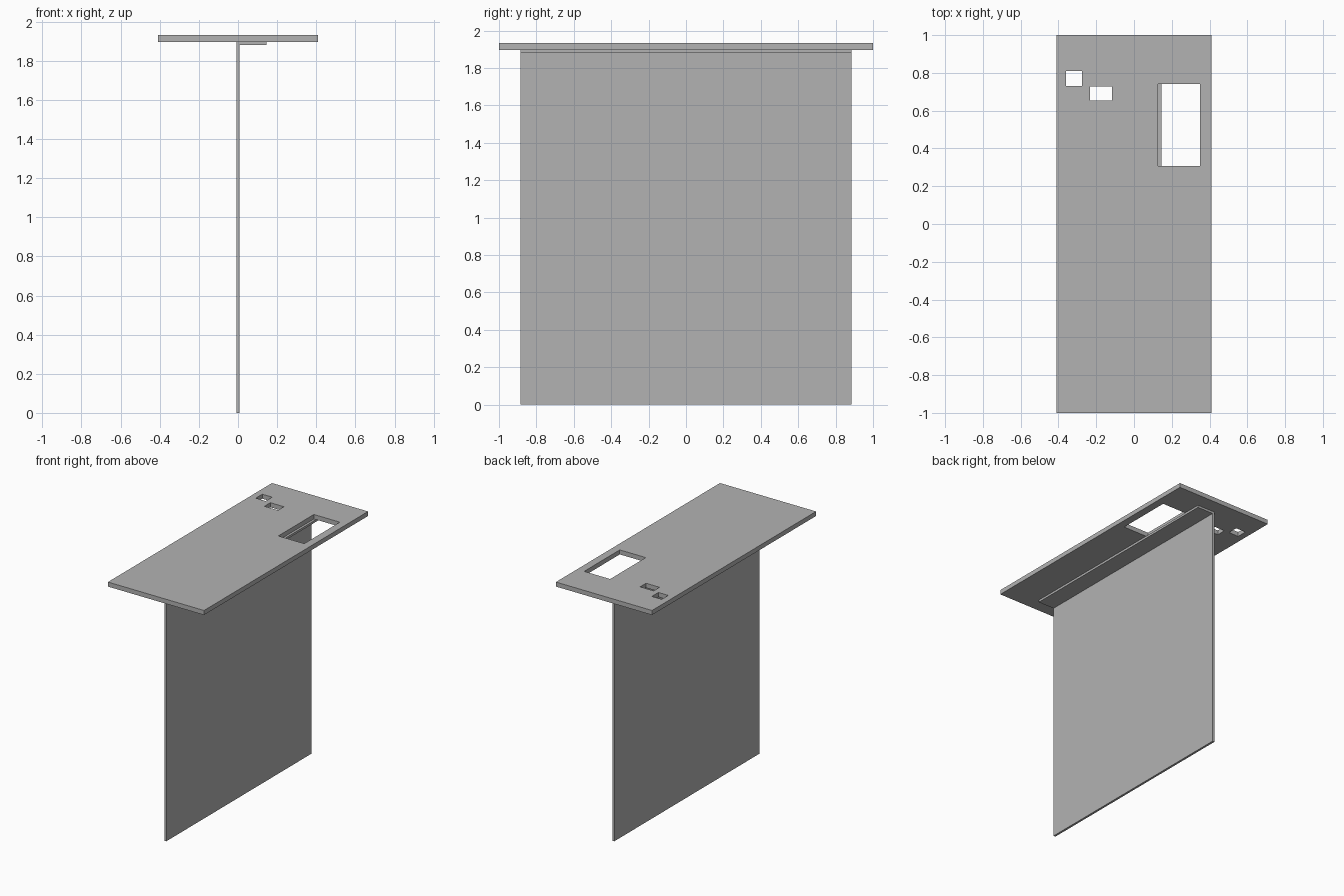
import bpy
import bmesh

default = bpy.data.objects.get("Cube")
if default:
    bpy.data.objects.remove(default, do_unlink=True)

grey = bpy.data.materials.new("plain grey")
grey.use_nodes = True
grey.diffuse_color = (0.45, 0.45, 0.45, 1)
grey.node_tree.nodes["Principled BSDF"].inputs["Base Color"].default_value = grey.diffuse_color


def prism(name, profile, y0, y1):
    """Extrude an x-z outline along y."""
    bm = bmesh.new()
    face = bm.faces.new([bm.verts.new((x, y0, z)) for x, z in profile])
    moved = bmesh.ops.extrude_face_region(bm, geom=[face])["geom"]
    verts = [v for v in moved if isinstance(v, bmesh.types.BMVert)]
    bmesh.ops.translate(bm, verts=verts, vec=(0, y1 - y0, 0))
    bmesh.ops.recalc_face_normals(bm, faces=bm.faces)
    mesh = bpy.data.meshes.new(name)
    bm.to_mesh(mesh)
    bm.free()
    mesh.materials.append(grey)
    obj = bpy.data.objects.new(name, mesh)
    bpy.context.collection.objects.link(obj)
    return obj


def box(name, x0, x1, y0, y1, z0, z1):
    return prism(name, [(x0, z0), (x1, z0), (x1, z1), (x0, z1)], y0, y1)


TOP, UNDER, LIP = 1.932, 1.897, 1.88
HALF = 0.0085  # half the sheet thickness

# Bent sheet: upright panel with a flange folded under the top
prism("support_panel", [(-HALF, 0), (HALF, 0), (HALF, LIP), (0.146, LIP),
                        (0.146, UNDER), (-HALF, UNDER)], -0.886, 0.886)

# Top board with three rectangular openings
board = box("top_board", -0.41, 0.41, -1, 1, UNDER, TOP)
openings = {
    "large_opening": (0.128, 0.35, 0.308, 0.742),
    "square_opening": (-0.36, -0.275, 0.73, 0.81),
    "slot_opening": (-0.233, -0.117, 0.655, 0.727),
}
for name, rect in openings.items():
    cutter = box(name, *rect, UNDER - 0.1, TOP + 0.1)
    cutter.hide_render = True
    mod = board.modifiers.new(name, "BOOLEAN")
    mod.operation = "DIFFERENCE"
    mod.solver = "EXACT"
    mod.object = cutter
    bpy.context.view_layer.objects.active = board
    bpy.ops.object.modifier_apply(modifier=mod.name)
    bpy.data.objects.remove(cutter, do_unlink=True)
